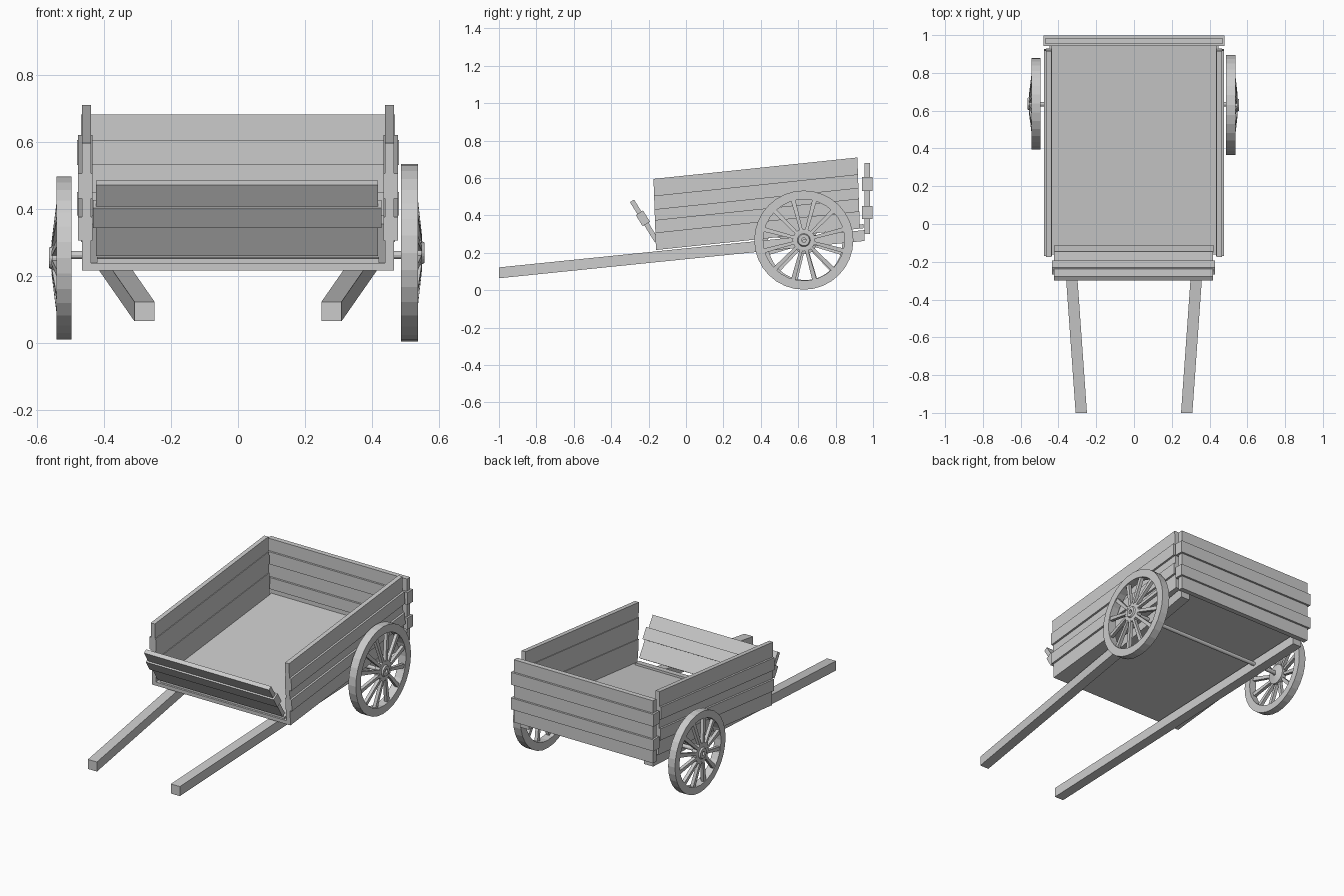
import bpy, bmesh
from math import sin, cos, pi, atan
from mathutils import Matrix, Vector

if "Cube" in bpy.data.objects:
    bpy.data.objects.remove(bpy.data.objects["Cube"])

wood = bpy.data.materials.new("grey wood")
wood.use_nodes = True
GREY = (0.6, 0.6, 0.6, 1)
wood.diffuse_color = GREY
wood.node_tree.nodes["Principled BSDF"].inputs["Base Color"].default_value = GREY

SLOPE = 0.105
FRONT, BACK = -0.165, 0.925


def finish(name, bm):
    bmesh.ops.recalc_face_normals(bm, faces=bm.faces)
    mesh = bpy.data.meshes.new(name)
    bm.to_mesh(mesh)
    bm.free()
    mesh.materials.append(wood)
    obj = bpy.data.objects.new(name, mesh)
    bpy.context.collection.objects.link(obj)
    return obj


def add_box(bm, low, high, matrix=Matrix()):
    low, high = Vector(low), Vector(high)
    size = Matrix.Diagonal((high - low).to_4d())
    size[3][3] = 1
    bmesh.ops.create_cube(bm, size=1, matrix=matrix @ Matrix.Translation((low + high) / 2) @ size)


def box(name, low, high, matrix=Matrix()):
    bm = bmesh.new()
    add_box(bm, low, high, matrix)
    return finish(name, bm)


# Shear that tips the cart bed up towards the back
tilt = Matrix.Identity(4)
tilt[2][1] = SLOPE
tilt[2][3] = -SLOPE * FRONT
tilt[1][2] = -0.035
tilt[1][3] = 0.012

# Bed
box("floor", (-0.44, FRONT, 0.215), (0.44, 0.945, 0.237), tilt)
box("front_sill", (-0.42, -0.155, 0.225), (0.42, -0.115, 0.25), tilt)

# Side walls: five boards, every second one thicker
heights = (0.215, 0.305, 0.375, 0.43, 0.505, 0.595)
for side, label in ((1, "left"), (-1, "right")):
    for i in range(5):
        extra = 0.008 if i % 2 else 0
        xs = sorted((side * (0.438 - extra / 2), side * (0.465 + extra * 1.5)))
        box(f"{label}_side_board_{i + 1}", (xs[0], FRONT, heights[i]),
            (xs[1], BACK, heights[i + 1]), tilt)

# Back wall
heights = (0.30, 0.38, 0.45, 0.53, 0.605, 0.68)
for i in range(5):
    extra = 0.012 if i % 2 else 0
    box(f"back_board_{i + 1}", (-0.468 - extra, 0.954 - extra, heights[i]),
        (0.468 + extra, 0.985 + extra, heights[i + 1]))

# Lowered front gate, leaning forwards from the bed
lean = Matrix.Translation((0, -0.157, 0.265)) @ Matrix.Rotation(atan(0.13 / 0.21), 4, "X")
heights = (0, 0.105, 0.175, 0.25)
for i in range(3):
    extra = 0.01 if i == 1 else 0
    box(f"gate_board_{i + 1}", (-0.423 - extra, -0.013 - extra, heights[i]),
        (0.418 + extra, 0.013 + extra, heights[i + 1]), lean)

# Pulling shafts, splayed under the bed
for side, label in ((1, "left"), (-1, "right")):
    splay = Matrix.Identity(4)
    splay[0][1] = side * 0.071
    splay[0][3] = side * 0.35
    splay[2][1] = 0.102
    splay[2][3] = 0.195
    box(f"{label}_shaft", (-0.03, -1, -0.029), (0.03, 0.955, 0.029), splay)


def ring(bm, profile, sides):
    """Spin a closed (x, radius) profile around the x axis."""
    loops = []
    for k in range(sides):
        a = 2 * pi * k / sides
        loops.append([bm.verts.new((x, r * cos(a), r * sin(a))) for x, r in profile])
    n = len(profile)
    for k in range(sides):
        a, b = loops[k], loops[(k + 1) % sides]
        for j in range(n):
            bm.faces.new((a[j], a[(j + 1) % n], b[(j + 1) % n], b[j]))


def wheel(label, side, x, y, radius, half):
    place = Matrix.Translation((side * x, y, radius + (0.01 if side < 0 else 0.003)))
    place = place @ Matrix.Diagonal((side, 1, 1, 1))
    inner = radius * 0.82

    bm = bmesh.new()
    ring(bm, ((-half, inner), (half, inner), (half, radius), (-half, radius)), 32)
    bm.transform(place)
    finish(f"{label}_wheel_rim", bm)

    # Dished hub with a raised ring round the axle
    bm = bmesh.new()
    ring(bm, ((-0.005, 0.012), (0.045, 0.012), (0.045, 0.03), (0.036, 0.035),
              (0.036, 0.06), (0.005, 0.06)), 20)
    bm.transform(place)
    finish(f"{label}_wheel_hub", bm)

    # Twelve spokes sloping out from the rim to the hub
    bm = bmesh.new()
    for k in range(12):
        made = bmesh.ops.create_cube(bm, size=1)["verts"]
        turn = Matrix.Rotation(2 * pi * (k + 0.5) / 12, 4, "X")
        for v in made:
            outer = v.co.z > 0
            v.co = turn @ Vector((v.co.x * 0.02 + (0.008 if outer else 0.027),
                                  v.co.y * (0.024 if outer else 0.016),
                                  inner + 0.005 if outer else 0.05))
    bm.transform(place)
    finish(f"{label}_wheel_spokes", bm)


wheel("left", 1, 0.512, 0.63, 0.265, 0.025)
wheel("right", -1, 0.519, 0.637, 0.243, 0.023)

# Axle
bm = bmesh.new()
bmesh.ops.create_cone(bm, cap_ends=True, segments=12, radius1=0.012, radius2=0.012, depth=1.09,
                      matrix=Matrix.Translation((0, 0.634, 0.262)) @ Matrix.Rotation(pi / 2, 4, "Y"))
finish("axle", bm)
